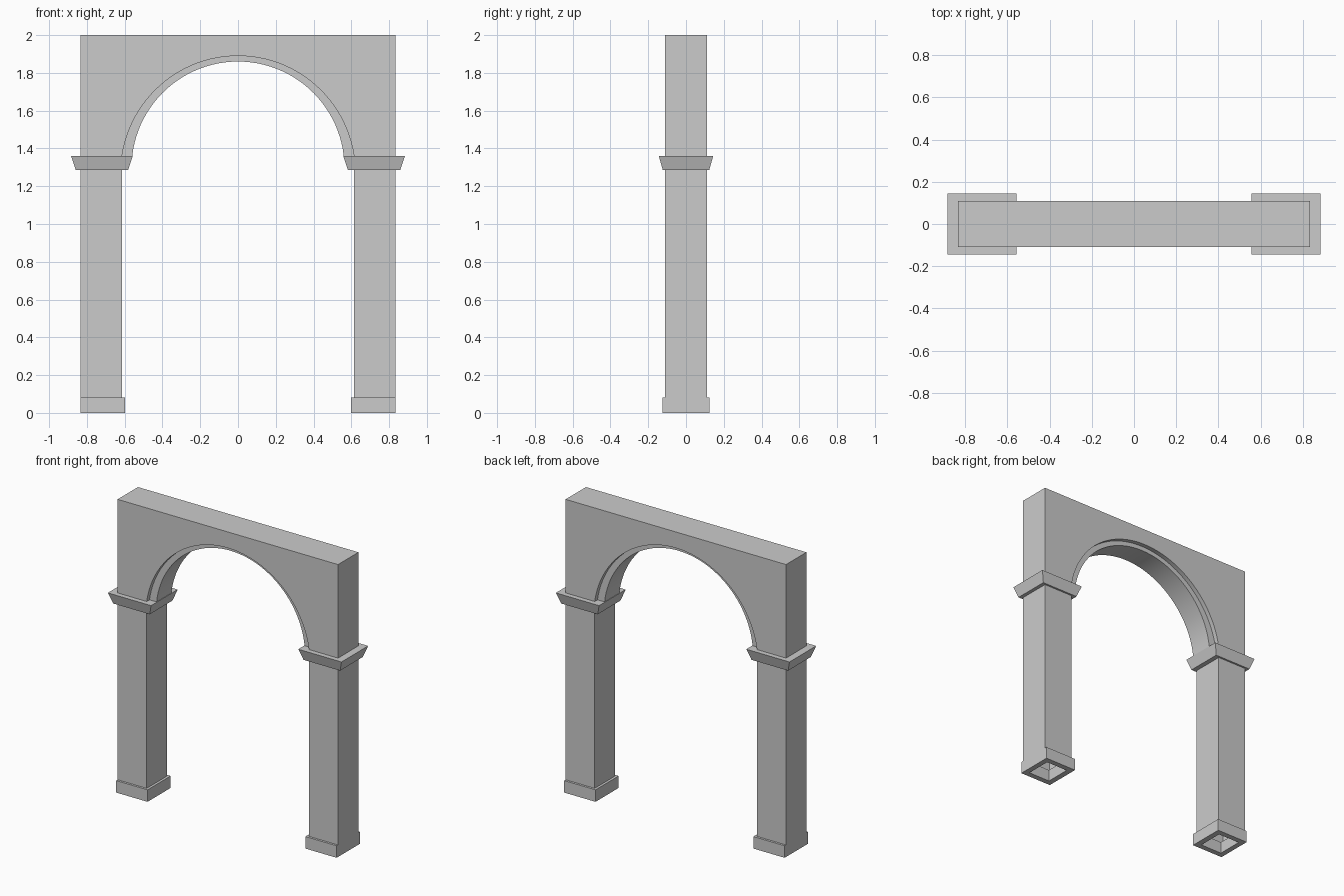
import bpy, bmesh, math

if "Cube" in bpy.data.objects:
    bpy.data.objects.remove(bpy.data.objects["Cube"])


def make_object(name, bm):
    bmesh.ops.remove_doubles(bm, verts=bm.verts, dist=1e-5)
    bmesh.ops.recalc_face_normals(bm, faces=bm.faces)
    me = bpy.data.meshes.new(name)
    bm.to_mesh(me)
    bm.free()
    ob = bpy.data.objects.new(name, me)
    bpy.context.collection.objects.link(ob)
    return ob


def rect_stack(name, rings, cap_end=False):
    """Skin a chain of horizontal rectangles (x0, x1, half depth, z), mirrored in x."""
    bm = bmesh.new()
    loops = [[bm.verts.new(p) for p in
              ((x0, -d, z), (x1, -d, z), (x1, d, z), (x0, d, z))]
             for x0, x1, d, z in rings]
    for a, b in zip(loops, loops[1:]):
        for i in range(4):
            j = (i + 1) % 4
            bm.faces.new((a[i], a[j], b[j], b[i]))
    if cap_end:
        bm.faces.new(loops[-1])
    ob = make_object(name, bm)
    ob.modifiers.new("Mirror", 'MIRROR').use_axis[0] = True
    return ob


# Piers: hollow shafts
rect_stack("pier_shafts", [(0.614, 0.834, 0.11, 0.08), (0.614, 0.834, 0.11, 1.29)])

# Plinths: open frame underneath, ledge on top
rect_stack("pier_bases", [
    (0.635, 0.798, 0.088, 0.08), (0.635, 0.798, 0.088, 0.0),
    (0.597, 0.834, 0.125, 0.0), (0.597, 0.834, 0.125, 0.082),
    (0.614, 0.833, 0.11, 0.082)])

# Flared capitals
rect_stack("capitals", [
    (0.614, 0.834, 0.11, 1.286), (0.582, 0.859, 0.123, 1.286),
    (0.557, 0.884, 0.144, 1.36)], cap_end=True)

# Arch wall with a recessed band around the opening
SPRING, TOP, HALF, DEPTH, STEP, SEG = 1.36, 2.0, 0.834, 0.11, 0.03, 48


def arc(half_width, apex):
    h = apex - SPRING
    r = (half_width ** 2 + h * h) / (2 * h)
    cz = apex - r
    a = math.asin(half_width / r)
    return [(r * math.sin(-a + 2 * a * i / SEG), cz + r * math.cos(-a + 2 * a * i / SEG))
            for i in range(SEG + 1)]


bm = bmesh.new()
columns = []
for (ox, oz), (ix, iz) in zip(arc(0.614, 1.89), arc(0.56, 1.86)):
    d = DEPTH - STEP
    section = ((ox, -DEPTH, oz), (ox, -d, oz), (ix, -d, iz),
               (ix, d, iz), (ox, d, oz), (ox, DEPTH, oz))
    columns.append([bm.verts.new(p) for p in section])
for a, b in zip(columns, columns[1:]):
    for k in range(5):
        bm.faces.new((a[k], a[k + 1], b[k + 1], b[k]))

# Wall faces, sides and top
outline = ((HALF, SPRING), (HALF, TOP), (-HALF, TOP), (-HALF, SPRING))
front = [bm.verts.new((x, -DEPTH, z)) for x, z in outline]
back = [bm.verts.new((x, DEPTH, z)) for x, z in outline]
bm.faces.new([c[0] for c in columns] + front)
bm.faces.new([c[5] for c in columns] + back)
for i in range(3):
    bm.faces.new((front[i], front[i + 1], back[i + 1], back[i]))
wall = make_object("arch_wall", bm)

bpy.ops.object.select_all(action='DESELECT')
wall.select_set(True)
bpy.context.view_layer.objects.active = wall
bpy.ops.object.shade_smooth_by_angle(angle=math.radians(30))
